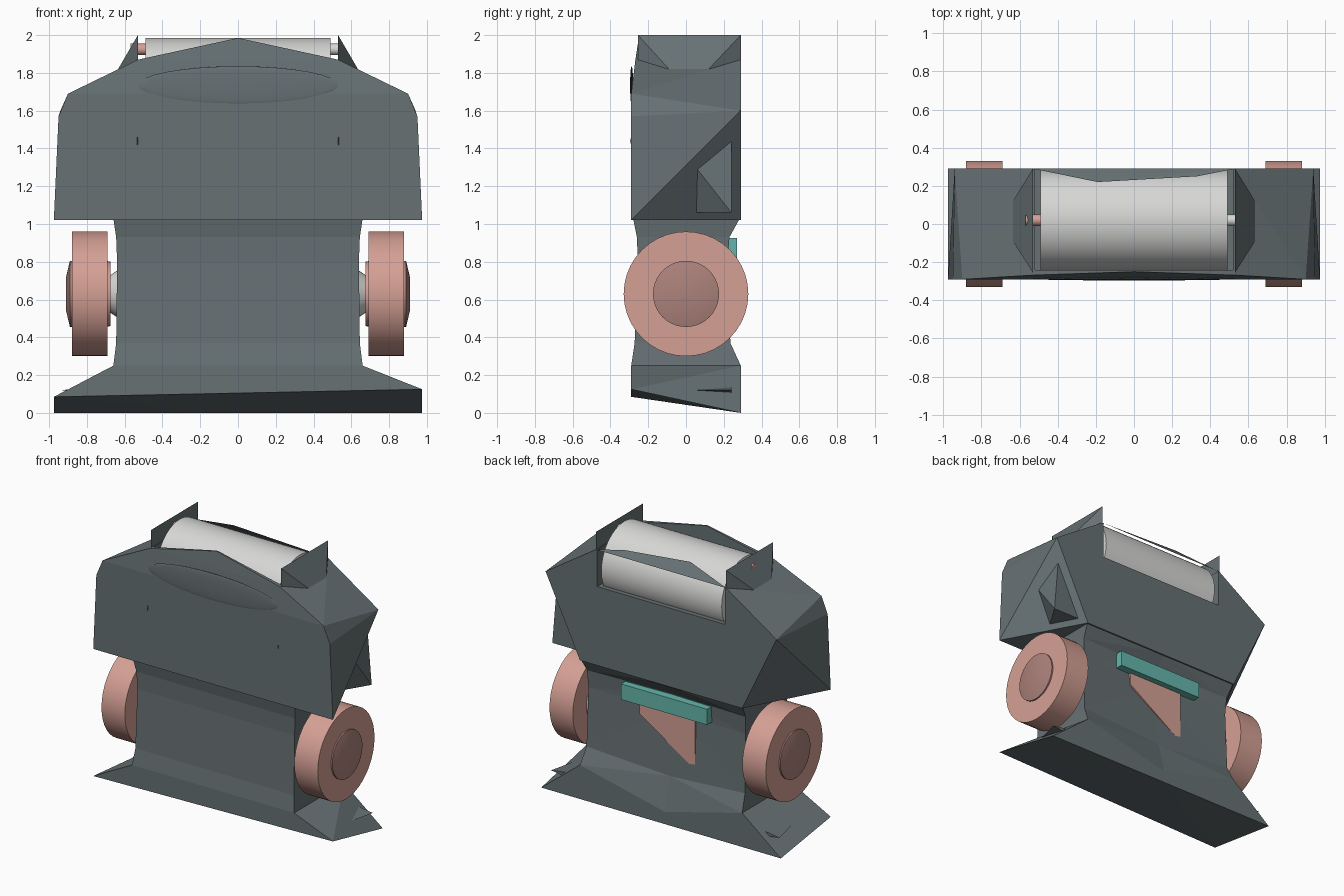
import bpy, bmesh, math
from mathutils import Matrix

if "Cube" in bpy.data.objects:
    bpy.data.objects.remove(bpy.data.objects["Cube"])


def material(name, rgb):
    m = bpy.data.materials.new(name)
    m.use_nodes = True
    m.diffuse_color = (*rgb, 1)
    m.node_tree.nodes["Principled BSDF"].inputs["Base Color"].default_value = (*rgb, 1)
    return m


SLATE = material("slate grey", (.135, .165, .175))
PINK = material("dusty pink", (.66, .35, .30))
ROSE = material("dark rose", (.42, .225, .20))
WHITE = material("pale grey", (.68, .68, .67))
TEAL = material("teal", (.13, .47, .41))


def finish(name, bm, mat, smooth=False):
    bmesh.ops.recalc_face_normals(bm, faces=bm.faces[:])
    mesh = bpy.data.meshes.new(name)
    bm.to_mesh(mesh)
    bm.free()
    mesh.materials.append(mat)
    ob = bpy.data.objects.new(name, mesh)
    bpy.context.collection.objects.link(ob)
    if smooth:
        bpy.ops.object.select_all(action='DESELECT')
        ob.select_set(True)
        bpy.context.view_layer.objects.active = ob
        bpy.ops.object.shade_smooth_by_angle(angle=math.radians(30))
    return ob


def hull(name, points, mat=SLATE):
    bm = bmesh.new()
    for p in points:
        bm.verts.new(p)
    bmesh.ops.convex_hull(bm, input=bm.verts[:])
    bmesh.ops.dissolve_limit(bm, angle_limit=.01, verts=bm.verts[:], edges=bm.edges[:])
    return finish(name, bm, mat)


def box(name, lo, hi, mat=SLATE):
    return hull(name, [(x, y, z) for x in (lo[0], hi[0])
                       for y in (lo[1], hi[1]) for z in (lo[2], hi[2])], mat)


def rod(name, x0, x1, r0, r1, y, z, mat, sides=40):
    """Cylinder or cone along x."""
    bm = bmesh.new()
    place = Matrix.Translation(((x0 + x1) / 2, y, z)) @ Matrix.Rotation(math.pi / 2, 4, 'Y')
    bmesh.ops.create_cone(bm, cap_ends=True, segments=sides, radius1=r0, radius2=r1,
                          depth=x1 - x0, matrix=place)
    return finish(name, bm, mat, True)


def both(points):
    return [(s * x, y, z) for x, y, z in points for s in (-1, 1)]


# Upper housing, with an open slot for the roll
housing = hull("upper_housing", both([
    (.975, -.29, 1.02), (.95, -.29, 1.57), (.90, -.29, 1.69), (.53, -.268, 1.87),
    (.66, .29, 1.02), (.94, .29, 1.6), (.53, .29, 1.87)]) + [(0, -.25, 1.985)])
cutter = box("slot_cutter", (-.52, -.24, 1.6), (.52, .5, 2.3))
cutter.hide_render = True
mod = housing.modifiers.new("slot", 'BOOLEAN')
mod.operation = 'DIFFERENCE'
mod.solver = 'EXACT'
mod.object = cutter
bpy.context.view_layer.objects.active = housing
bpy.ops.object.modifier_apply(modifier="slot")
bpy.data.objects.remove(cutter)

# Leaning lip over the back of the slot
hull("slot_lip", [(.53, .29, 1.87), (.33, .25, 1.905), (-.19, .22, 1.945), (-.53, .29, 1.87)])

# Roll and its two spindle ends
rod("roll", -.49, .49, .265, .265, .02, 1.72, WHITE, 56)
rod("right_spindle", -.57, -.48, .03, .03, .02, 1.925, PINK, 16)
rod("left_spindle", .48, .53, .03, .03, .02, 1.925, WHITE, 16)

# Shallow bulge on the front
bm = bmesh.new()
bmesh.ops.create_uvsphere(bm, u_segments=32, v_segments=16, radius=1,
                          matrix=Matrix.Translation((0, -.288, 1.735)) @ Matrix.Diagonal((.53, .008, .1, 1)))
finish("front_bulge", bm, SLATE, True)

# Waist and flared foot, lofted: half width, front y, back y, mid-back y, z, mid-back z
rings = [(.975, -.29, .29, .29, 0, 0), (.66, -.29, .29, .29, .25, .09),
         (.645, -.272, .235, .23, .37, .33), (.64, -.255, .22, .205, .8, .8),
         (.645, -.26, .23, .21, .93, .93), (.66, -.28, .285, .285, 1.03, 1.03)]
bm = bmesh.new()
loops = []
for i, (w, front, back, mid, z, mid_z) in enumerate(rings):
    lift = (.085, .125) if i == 0 else (0, 0)
    loops.append([bm.verts.new(p) for p in (
        (-w, front, z + lift[0]), (w, front, z + lift[1]), (w, back, z),
        (-.03, mid, mid_z), (-w, back, z))])
for a, b in zip(loops, loops[1:]):
    for k in range(5):
        n = (k + 1) % 5
        bm.faces.new((a[k], a[n], b[n], b[k]))
bm.faces.new(loops[0][::-1])
bm.faces.new(loops[-1])
bmesh.ops.triangulate(bm, faces=bm.faces[:])
finish("waist_and_foot", bm, SLATE)

# Back ledge and angled plate beneath it
box("back_ledge", (-.36, .19, .81), (.34, .27, .925), TEAL)
hull("back_plate", [(x, y, z) for y in (.18, .225) for x, z in (
    (.22, .82), (.22, .72), (-.18, .46), (-.23, .45), (-.23, .82))], PINK)

# Spike on the left flank only
hull("left_flank_spike", [(.888, .24, 1.44), (.804, .05, 1.06), (.914, .06, 1.29),
                          (.698, .24, 1.06), (.92, .24, 1.06)])

# Paired parts
for side, s in (("left", 1), ("right", -1)):
    def pair(points):
        return [(s * x, y, z) for x, y, z in points]

    def side_rod(name, x0, x1, r0, r1, mat):
        if s < 0:
            x0, x1, r0, r1 = -x1, -x0, r1, r0
        rod(side + name, x0, x1, r0, r1, 0, .63, mat)

    hull(side + "_ear", pair([(.53, -.255, 2), (.53, .29, 2), (.53, -.255, 1.86),
                              (.53, .29, 1.86), (.635, -.09, 1.82), (.635, .12, 1.82)]))
    hull(side + "_foot_fin", pair([(.79, .24, .14), (.93, .24, .12), (.88, .03, .12), (.79, .24, .1)]))
    hull(side + "_front_rib", pair([(.528, -.28, 1.38), (.536, -.28, 1.38), (.528, -.28, 1.5),
                                    (.536, -.28, 1.5), (.532, -.296, 1.44)]))
    side_rod("_axle", .63, .69, .13, .09, WHITE)
    side_rod("_wheel", .69, .88, .33, .33, PINK)
    side_rod("_inner_hub", .675, .70, .17, .175, PINK)
    side_rod("_outer_hub", .87, .89, .175, .175, ROSE)
    side_rod("_hub_cap", .89, .91, .175, .09, ROSE)
